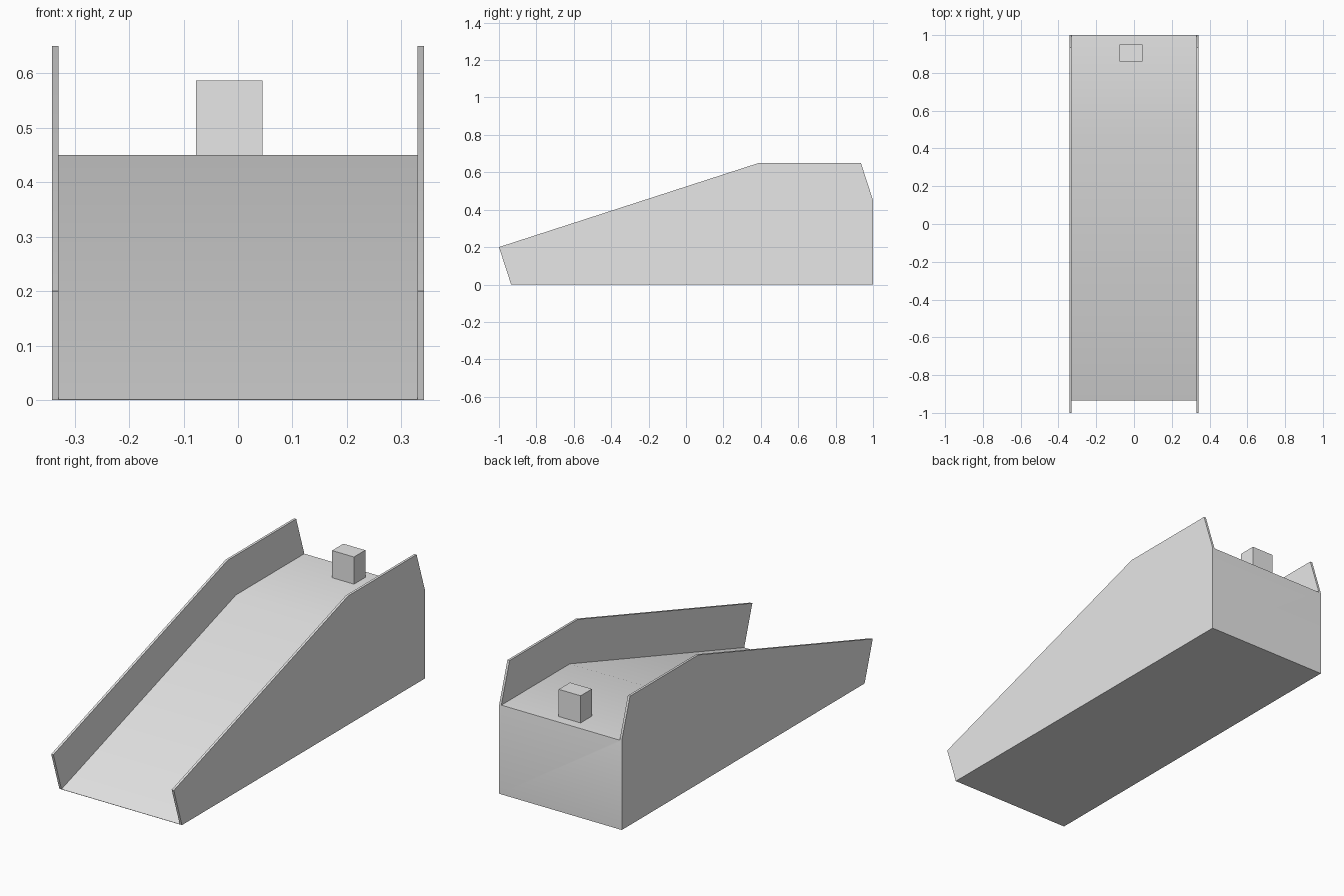
import bpy
import bmesh

if "Cube" in bpy.data.objects:
    bpy.data.objects.remove(bpy.data.objects["Cube"], do_unlink=True)

HALF_WIDTH = 0.342
INNER_HALF = 0.33
DECK_Z = 0.45
FOOT_Y, CREST_Y, BACK_Y = -0.935, 0.455, 1.0
LEAN, RAIL = -0.065, 0.2      # the rails are the deck line shifted by this much

grey = bpy.data.materials.new("plain grey")
grey.use_nodes = True
grey.diffuse_color = (0.8, 0.8, 0.8, 1)
grey.node_tree.nodes["Principled BSDF"].inputs["Base Color"].default_value = (0.8, 0.8, 0.8, 1)


def extrude_profile(name, profile, x0, x1):
    """Closed solid from a (y, z) profile extruded along x."""
    bm = bmesh.new()
    face = bm.faces.new([bm.verts.new((x0, y, z)) for y, z in profile])
    result = bmesh.ops.extrude_face_region(bm, geom=[face])
    moved = [v for v in result["geom"] if isinstance(v, bmesh.types.BMVert)]
    bmesh.ops.translate(bm, verts=moved, vec=(x1 - x0, 0, 0))
    bmesh.ops.recalc_face_normals(bm, faces=bm.faces)
    mesh = bpy.data.meshes.new(name)
    bm.to_mesh(mesh)
    bm.free()
    mesh.materials.append(grey)
    obj = bpy.data.objects.new(name, mesh)
    bpy.context.collection.objects.link(obj)
    return obj


def activate(obj):
    bpy.ops.object.select_all(action="DESELECT")
    obj.select_set(True)
    bpy.context.view_layer.objects.active = obj


# Full side silhouette of the ramp with its rails
ramp = extrude_profile("ramp", [
    (FOOT_Y, 0), (BACK_Y, 0), (BACK_Y, DECK_Z),
    (BACK_Y + LEAN, DECK_Z + RAIL), (CREST_Y + LEAN, DECK_Z + RAIL),
    (FOOT_Y + LEAN, RAIL)], -HALF_WIDTH, HALF_WIDTH)

# Trough between the rails, leaving a very thin lip at the foot
slope = DECK_Z / (CREST_Y - FOOT_Y)
start_y = -1.3
trough = extrude_profile("trough_cutter", [
    (start_y, DECK_Z + (start_y - CREST_Y) * slope + 0.002),
    (CREST_Y, DECK_Z), (1.2, DECK_Z), (1.2, 1), (start_y, 1)],
    -INNER_HALF, INNER_HALF)
trough.hide_render = True

cut = ramp.modifiers.new("trough", "BOOLEAN")
cut.operation = "DIFFERENCE"
cut.solver = "EXACT"
cut.object = trough
activate(ramp)
bpy.ops.object.modifier_apply(modifier=cut.name)
bpy.data.objects.remove(trough, do_unlink=True)
bpy.ops.object.shade_smooth_by_angle()

# Small block standing on the upper deck
block = extrude_profile("deck_block", [
    (0.86, DECK_Z), (0.95, DECK_Z), (0.95, 0.587), (0.86, 0.587)], -0.077, 0.045)
